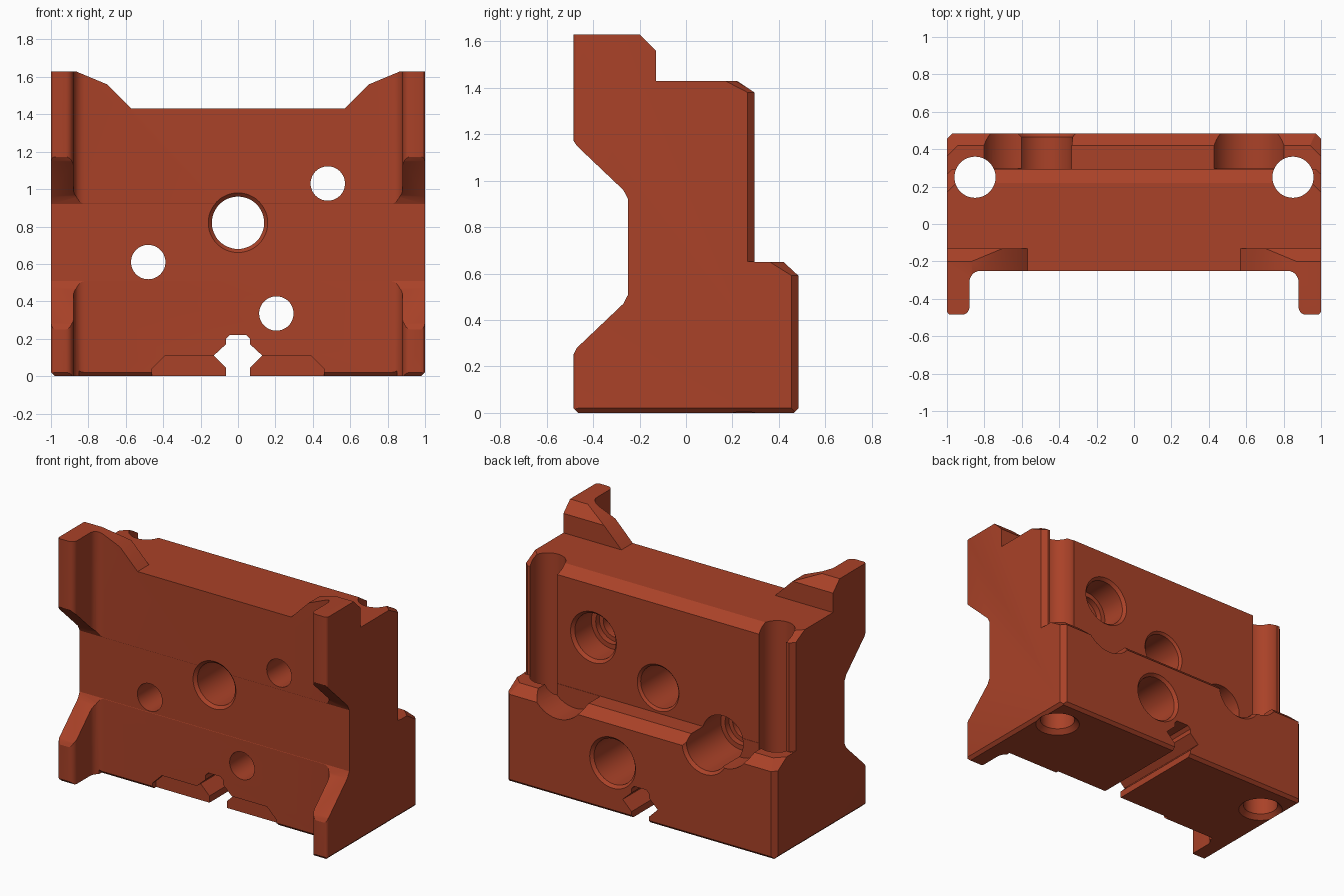
import bpy, bmesh, math
from mathutils import Vector

if "Cube" in bpy.data.objects:
    bpy.data.objects.remove(bpy.data.objects["Cube"])

paint = bpy.data.materials.new("rust_red")
paint.diffuse_color = (0.40, 0.054, 0.021, 1)
paint.use_nodes = True
paint.node_tree.nodes["Principled BSDF"].inputs["Base Color"].default_value = paint.diffuse_color


def make(name, bm):
    bmesh.ops.recalc_face_normals(bm, faces=bm.faces[:])
    mesh = bpy.data.meshes.new(name)
    bm.to_mesh(mesh)
    bm.free()
    ob = bpy.data.objects.new(name, mesh)
    mesh.materials.append(paint)
    bpy.context.collection.objects.link(ob)
    return ob


def place(axis, u, v, w):
    return {'x': (w, u, v), 'y': (u, w, v), 'z': (u, v, w)}[axis]


def prism(name, pts, axis, a, b):
    """Extrude a flat outline along an axis from a to b."""
    bm = bmesh.new()
    f = bm.faces.new([bm.verts.new(place(axis, u, v, a)) for u, v in pts])
    r = bmesh.ops.extrude_face_region(bm, geom=[f])
    verts = [g for g in r['geom'] if isinstance(g, bmesh.types.BMVert)]
    d = Vector(place(axis, 0, 0, b - a))
    bmesh.ops.translate(bm, vec=d, verts=verts)
    return make(name, bm)


def bore(name, axis, u, v, sections, n=48):
    """Turned cutter: sections are (position along axis, radius)."""
    bm = bmesh.new()
    rings = [[bm.verts.new(place(axis, u + r * math.cos(2 * math.pi * i / n),
                                 v + r * math.sin(2 * math.pi * i / n), w))
              for i in range(n)] for w, r in sections]
    for p, q in zip(rings, rings[1:]):
        for i in range(n):
            j = (i + 1) % n
            bm.faces.new((p[i], p[j], q[j], q[i]))
    bm.faces.new(rings[0])
    bm.faces.new(rings[-1])
    return make(name, bm)


def hull(name, pts):
    bm = bmesh.new()
    for p in pts:
        bm.verts.new(p)
    bmesh.ops.convex_hull(bm, input=bm.verts[:])
    return make(name, bm)


def combine(target, tool, op='DIFFERENCE'):
    m = target.modifiers.new("cut", 'BOOLEAN')
    m.operation, m.solver, m.object = op, 'EXACT', tool
    bpy.context.view_layer.objects.active = target
    bpy.ops.object.modifier_apply(modifier=m.name)
    bpy.data.objects.remove(tool)


def arc(cx, cy, r, a0, a1, n=6):
    return [(cx + r * math.cos(math.radians(a0 + (a1 - a0) * i / n)),
             cy + r * math.sin(math.radians(a0 + (a1 - a0) * i / n))) for i in range(n + 1)]


def mirrored(half):
    return half + [(-x, y) for x, y in reversed(half)]


# Plan outline: body with two rounded front rails
half = [(0.97, 0.485), (1, 0.455)]
half += arc(0.98, -0.465, 0.02, 0, -90, 3)
half += arc(0.92, -0.445, 0.04, -90, -180)
half += arc(0.82, -0.31, 0.06, 0, 90)
body = prism("mounting_block", mirrored(half), 'z', 0, 1.63)

# Side outline: waisted rails, stepped back
side = [(-0.465, 0), (0.465, 0), (0.485, 0.02), (0.485, 0.59), (0.42, 0.65),
        (0.295, 0.65), (0.295, 1.38), (0.22, 1.43), (-0.13, 1.43), (-0.13, 1.56),
        (-0.20, 1.63), (-0.49, 1.64), (-0.49, 1.18), (-0.47, 1.15), (-0.27, 0.96),
        (-0.249, 0.92), (-0.249, 0.51), (-0.27, 0.47), (-0.47, 0.28),
        (-0.485, 0.25), (-0.485, 0.02)]
combine(body, prism("side_outline", side, 'x', -1.2, 1.2), 'INTERSECT')

# Front outline: raised ears at both top corners
front = mirrored([(0.98, 0), (1.0, 0.02), (1.001, 1.64), (0.88, 1.635),
                  (0.70, 1.56), (0.57, 1.43)])
combine(body, prism("front_outline", front, 'y', -0.6, 0.6), 'INTERSECT')

# Chamfered back corners of the upper body and the ledge
for s in (-1, 1):
    combine(body, prism("corner_cut", [(s * 0.97, 0.295), (s * 0.96, 0.32), (s * 1.02, 0.32),
                                       (s * 1.02, 0.245)], 'z', 0.652, 1.5))
    for (t0, z0), (t1, z1), top in (((1.345, 0.66), (1.60, 0.50), 0.9),
                                    ((1.15, 1.44), (1.40, 1.31), 1.6)):
        pts = []
        for k in (-0.5, 0.5):
            for t, z in ((t0, z0), (t1, z1), (t1, top), (t0, top)):
                pts.append((s * (t / 2 + 0.35 + k), t / 2 - 0.35 - k, z))
        combine(body, hull("corner_chamfer", pts))

# Front bottom edge chamfer and shallow notch
combine(body, prism("edge_cut", [(-0.26, -0.01), (-0.22, -0.01), (-0.26, 0.03)],
                    'x', -0.85, 0.85))
notch = mirrored([(0.46, -0.05), (0.46, 0.04), (0.39, 0.11)])
combine(body, prism("notch_cut", notch, 'y', -0.4, -0.21))

# Key slot through the bottom
slot = mirrored([(0.065, -0.05), (0.065, 0.045), (0.13, 0.11), (0.065, 0.17),
                 (0.065, 0.20), (0.045, 0.22)])
combine(body, prism("slot_cut", slot, 'y', -0.7, 0.7))

# Round scoops in the ledge
for s in (-1, 1):
    combine(body, bore("scoop_cut", 'y', s * 0.615, 0.72, [(0.297, 0.2), (0.7, 0.2)]))

# Vertical rod holes, flared at the bottom
for s in (-1, 1):
    combine(body, bore("rod_hole", 'z', s * 0.85, 0.25,
                       [(-0.03, 0.17), (0.03, 0.11), (1.8, 0.11)]))

# Centre bore, chamfered at both ends
combine(body, bore("centre_hole", 'y', 0, 0.82,
                   [(-0.30, 0.16), (-0.25, 0.16), (-0.23, 0.14), (0.28, 0.14),
                    (0.295, 0.155), (0.32, 0.155)]))

# Counterbored screw holes
for x, z, back in ((0.48, 1.03, 0.295), (-0.48, 0.61, 0.485), (0.205, 0.335, 0.485)):
    combine(body, bore("screw_hole", 'y', x, z,
                       [(-0.4, 0.092), (0.06, 0.092), (0.06, 0.12), (0.10, 0.12),
                        (0.10, 0.152), (back - 0.02, 0.152), (back, 0.17), (back + 0.02, 0.17)]))

bpy.ops.object.select_all(action='DESELECT')
body.select_set(True)
bpy.context.view_layer.objects.active = body
bpy.ops.object.shade_smooth_by_angle(angle=math.radians(25))
